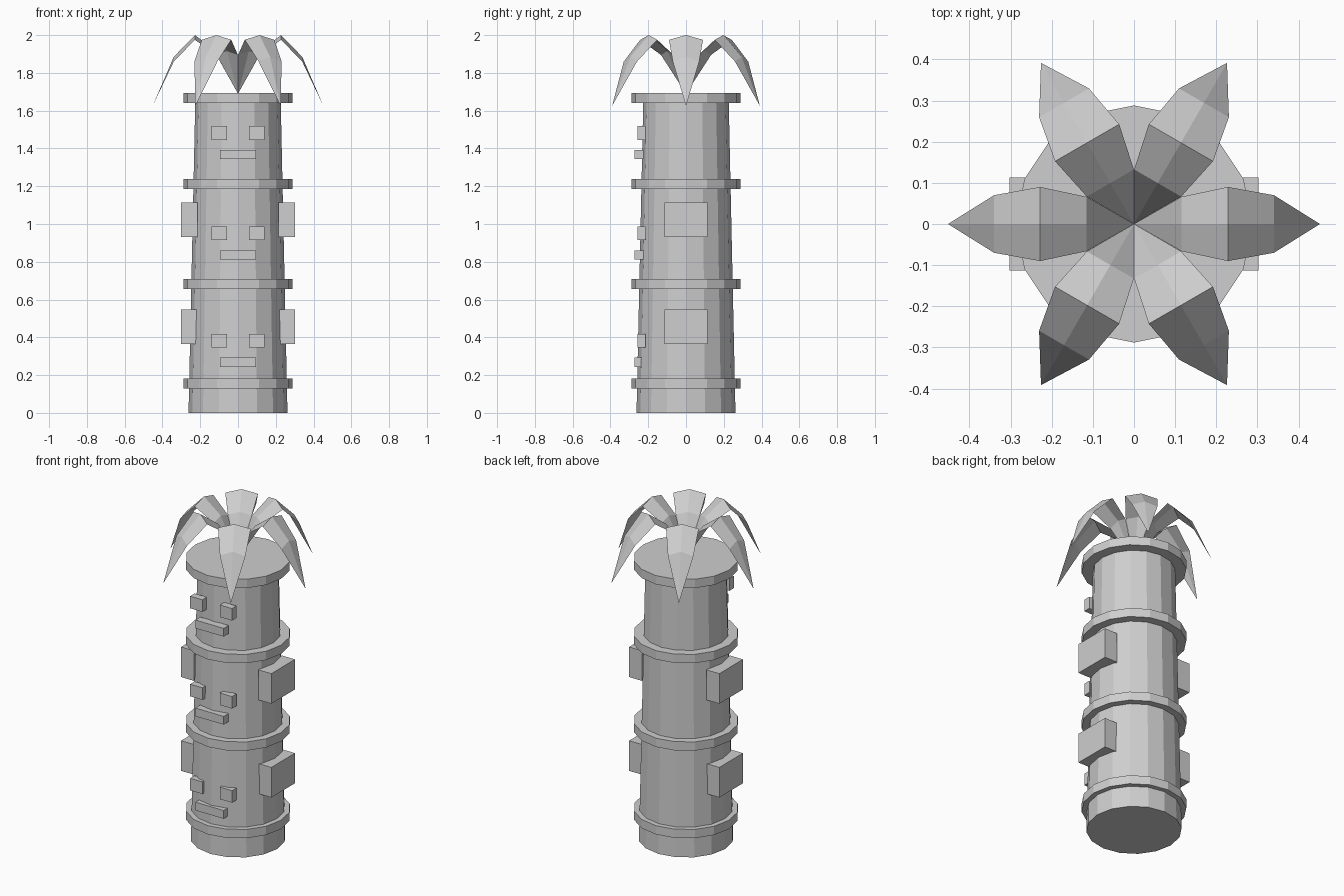
import bpy
import bmesh
from math import pi, cos, sin
from mathutils import Matrix

if "Cube" in bpy.data.objects:
    bpy.data.objects.remove(bpy.data.objects["Cube"], do_unlink=True)

# Single plain grey material
GREY = (0.62, 0.62, 0.62, 1)
grey = bpy.data.materials.new("plain grey")
grey.use_nodes = True
grey.diffuse_color = GREY
grey.node_tree.nodes["Principled BSDF"].inputs["Base Color"].default_value = GREY


def add_object(name, bm):
    mesh = bpy.data.meshes.new(name)
    bm.to_mesh(mesh)
    bm.free()
    mesh.materials.append(grey)
    obj = bpy.data.objects.new(name, mesh)
    bpy.context.collection.objects.link(obj)
    return obj


def drum(name, r_bottom, r_top, z0, z1, sides=16):
    bm = bmesh.new()
    bmesh.ops.create_cone(bm, cap_ends=True, segments=sides,
                          radius1=r_bottom, radius2=r_top, depth=z1 - z0,
                          matrix=Matrix.Translation((0, 0, (z0 + z1) / 2)))
    add_object(name, bm)


def block(name, x, y, z):
    """Box given as (min, max) pairs."""
    centre = [(a + b) / 2 for a, b in (x, y, z)]
    size = [b - a for a, b in (x, y, z)]
    bm = bmesh.new()
    bmesh.ops.create_cube(bm, size=1, matrix=Matrix.Translation(centre)
                          @ Matrix.Diagonal((*size, 1)))
    add_object(name, bm)


def leaf(name, angle):
    """Drooping pointed blade with a raised centre ridge."""
    # radius, half width, ridge height, edge height
    stations = [(0.115, 0.066, 1.915, 1.895),
                (0.228, 0.09, 2.0, 1.975),
                (0.34, 0.07, 1.885, 1.86)]
    bm = bmesh.new()
    base = bm.verts.new((0, 0, 1.69))
    tip = bm.verts.new((0.452, 0, 1.625))
    rows = [[bm.verts.new(p) for p in ((r, -w, edge), (r, 0, ridge), (r, w, edge))]
            for r, w, ridge, edge in stations]
    for i in range(2):
        bm.faces.new((base, rows[0][i], rows[0][i + 1]))
        bm.faces.new((rows[-1][i], tip, rows[-1][i + 1]))
        for a, b in zip(rows, rows[1:]):
            bm.faces.new((a[i], b[i], b[i + 1], a[i + 1]))
    bmesh.ops.rotate(bm, verts=bm.verts, matrix=Matrix.Rotation(angle, 3, 'Z'))
    add_object(name, bm)


# Tapered trunk and its rings
drum("trunk", 0.262, 0.226, 0, 1.66)
for i, z in enumerate((0.128, 0.657, 1.186, 1.64)):
    drum(f"ring_{i + 1}", 0.288, 0.288, z, z + 0.053)

# Three carved faces: two eyes and a mouth each
for i, z in enumerate((0.345, 0.914, 1.446)):
    for side, x in (("right", (-0.14, -0.058)), ("left", (0.058, 0.14))):
        block(f"{side}_eye_{i + 1}", x, (-0.257, -0.214), (z, z + 0.073))
    block(f"mouth_{i + 1}", (-0.095, 0.095), (-0.272, -0.225), (z - 0.103, z - 0.053))

# Ears on the two lower faces
for i, z in enumerate((0.365, 0.932)):
    for side, x in (("right", (-0.302, -0.215)), ("left", (0.215, 0.302))):
        block(f"{side}_ear_{i + 1}", x, (-0.113, 0.113), (z, z + 0.182))

# Crown of leaves
for i in range(6):
    leaf(f"leaf_{i + 1}", i * pi / 3)
